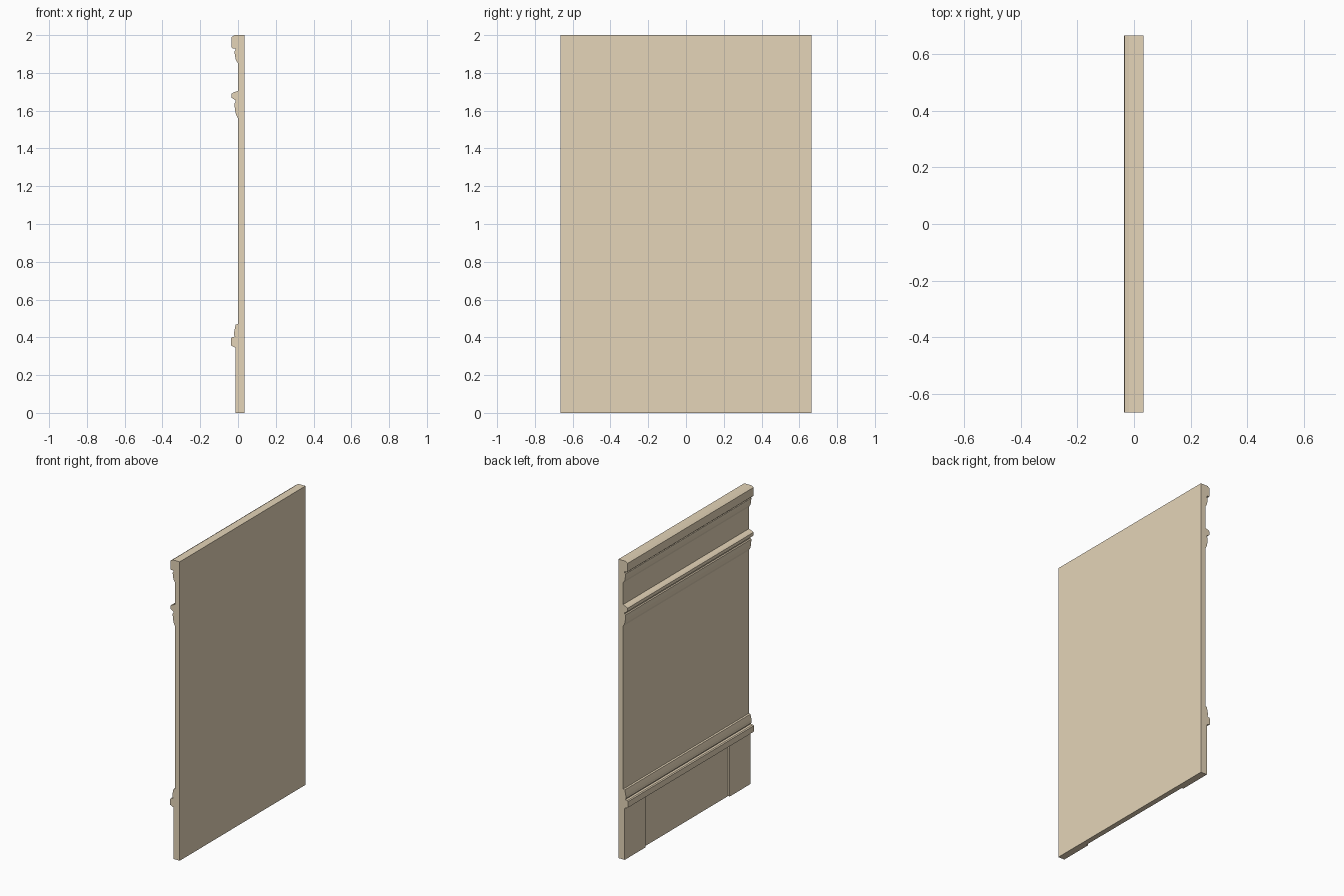
import bpy, bmesh

if "Cube" in bpy.data.objects:
    bpy.data.objects.remove(bpy.data.objects["Cube"])

HALF = 0.665      # half width of the panel along y
BACK = 0.034      # flat rear face

wood = bpy.data.materials.new("tan_wood")
wood.diffuse_color = (0.78, 0.66, 0.48, 1)
wood.use_nodes = True
wood.node_tree.nodes["Principled BSDF"].inputs["Base Color"].default_value = wood.diffuse_color


def extrude_profile(name, pts, y0=-HALF, y1=HALF):
    """Sweep an (x, z) outline along y."""
    bm = bmesh.new()
    face = bm.faces.new([bm.verts.new((x, y0, z)) for x, z in pts])
    ext = bmesh.ops.extrude_face_region(bm, geom=[face])
    moved = [g for g in ext["geom"] if isinstance(g, bmesh.types.BMVert)]
    bmesh.ops.translate(bm, verts=moved, vec=(0, y1 - y0, 0))
    bmesh.ops.recalc_face_normals(bm, faces=bm.faces)
    me = bpy.data.meshes.new(name)
    bm.to_mesh(me)
    bm.free()
    me.materials.append(wood)
    ob = bpy.data.objects.new(name, me)
    bpy.context.collection.objects.link(ob)
    return ob


def closed(front):
    """Close a front outline against the inside of the back board."""
    return [(0.005, front[0][1])] + front + [(0.005, front[-1][1])]


# Back board
extrude_profile("back_board", [(0, 0), (BACK, 0), (BACK, 2), (0, 2)])

# Raised posts at both lower corners
for side, y0, y1 in (("left", 0.445, HALF), ("right", -HALF, -0.445)):
    extrude_profile("post_" + side,
                    [(-0.012, 0), (0.005, 0), (0.005, 0.35), (-0.012, 0.35)], y0, y1)

# Top cornice with a tapering cove below
extrude_profile("cornice", closed([
    (-0.018, 2.0), (-0.034, 1.99), (-0.034, 1.935), (-0.030, 1.93),
    (-0.012, 1.93), (-0.012, 1.92), (-0.018, 1.915), (-0.017, 1.895),
    (-0.012, 1.87), (0, 1.85)]))

# Frieze rail with sloped top and tapering cove
extrude_profile("frieze_rail", closed([
    (0, 1.705), (-0.022, 1.697), (-0.034, 1.69), (-0.034, 1.668),
    (-0.018, 1.658), (-0.012, 1.655), (-0.012, 1.645), (-0.018, 1.64),
    (-0.017, 1.61), (-0.011, 1.58), (0, 1.56)]))

# Dado rail with stepped top
extrude_profile("dado_rail", closed([
    (0, 0.47), (-0.012, 0.468), (-0.016, 0.45), (-0.020, 0.43),
    (-0.021, 0.412), (-0.016, 0.407), (-0.016, 0.404), (-0.030, 0.402),
    (-0.036, 0.396), (-0.036, 0.356), (-0.012, 0.345)]))
